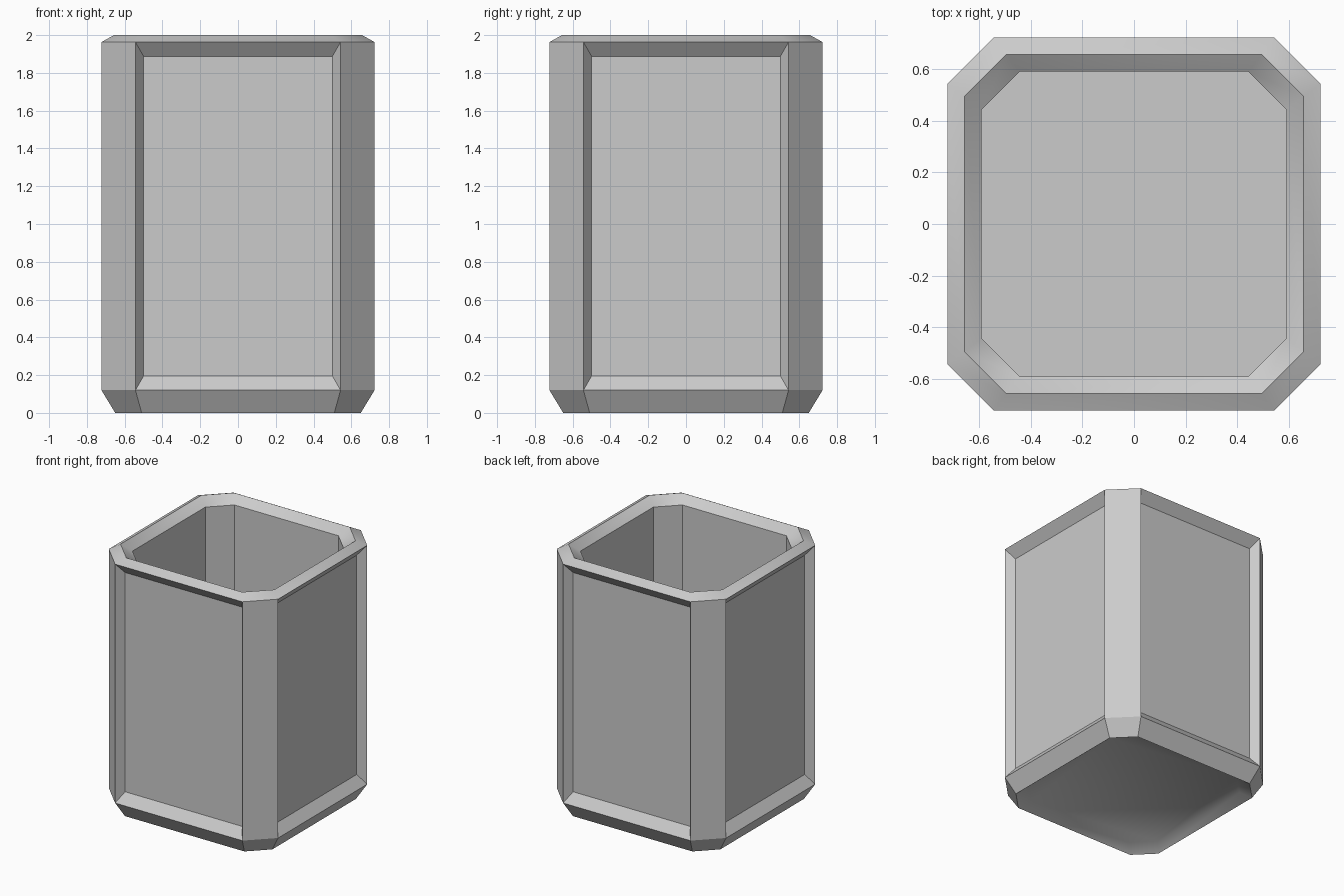
import bpy, bmesh, math
from mathutils import Vector

if "Cube" in bpy.data.objects:
    bpy.data.objects.remove(bpy.data.objects["Cube"])


def octagon(bm, half, flat, z):
    """Ring of 8 vertices: square with cut corners, starting on the front side."""
    pts = [(-flat, -half), (flat, -half), (half, -flat), (half, flat),
           (flat, half), (-flat, half), (-half, flat), (-half, -flat)]
    return [bm.verts.new((x, y, z)) for x, y in pts]


def finish(bm, name):
    bmesh.ops.recalc_face_normals(bm, faces=bm.faces)
    mesh = bpy.data.meshes.new(name)
    bm.to_mesh(mesh)
    bm.free()
    obj = bpy.data.objects.new(name, mesh)
    bpy.context.collection.objects.link(obj)
    bpy.ops.object.select_all(action='DESELECT')
    obj.select_set(True)
    bpy.context.view_layer.objects.active = obj
    bpy.ops.object.shade_smooth_by_angle(angle=math.radians(30))
    return obj


# Profile from underside recess, up the outside, over the rim, down to the inner floor
profile = [
    (0.59, 0.445, 0.05),
    (0.65, 0.51, 0.0),
    (0.723, 0.543, 0.12),
    (0.723, 0.543, 1.963),
    (0.657, 0.494, 2.0),
    (0.59, 0.444, 1.945),
    (0.59, 0.444, 0.12),
]
PANEL_BAND = 2           # profile segment that carries the recessed side panels
PANEL_DEPTH = 0.06

bm = bmesh.new()
rings = [octagon(bm, *p) for p in profile]
for band, (lo, hi) in enumerate(zip(rings, rings[1:])):
    for i in range(8):
        j = (i + 1) % 8
        outer = [lo[i], lo[j], hi[j], hi[i]]
        if band == PANEL_BAND and i % 2 == 0:
            # Recessed panel with sloped borders
            mid = sum((v.co for v in outer), Vector()) / 4
            inward = Vector((-mid.x, -mid.y, 0)).normalized() * PANEL_DEPTH
            inner = []
            for v in outer:
                d = v.co - mid
                p = mid + Vector((d.x * 0.92, d.y * 0.92, d.z * 0.918)) + inward
                inner.append(bm.verts.new(p))
            for k in range(4):
                m = (k + 1) % 4
                bm.faces.new((outer[k], outer[m], inner[m], inner[k]))
            bm.faces.new(inner)
        else:
            bm.faces.new(outer)
# Underside and inner floor
bm.faces.new(rings[0])
bm.faces.new(rings[-1])
finish(bm, "container_body")
